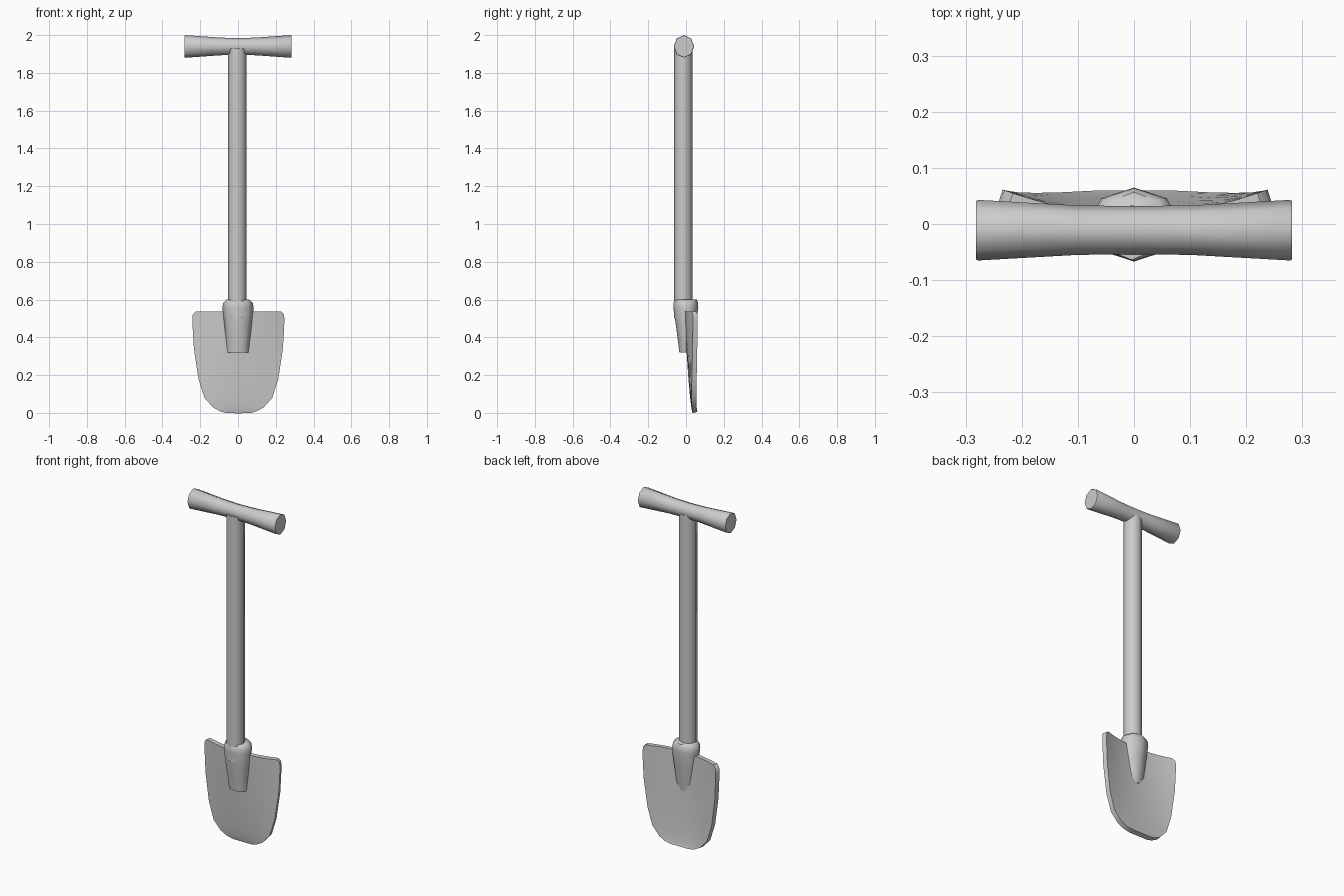
import bpy, bmesh
from math import sin, cos, tau, radians
from mathutils import Vector

if "Cube" in bpy.data.objects:
    bpy.data.objects.remove(bpy.data.objects["Cube"])


def make_object(name, bm, angle):
    bmesh.ops.recalc_face_normals(bm, faces=bm.faces[:])
    mesh = bpy.data.meshes.new(name)
    bm.to_mesh(mesh)
    bm.free()
    obj = bpy.data.objects.new(name, mesh)
    bpy.context.collection.objects.link(obj)
    bpy.ops.object.select_all(action='DESELECT')
    obj.select_set(True)
    bpy.context.view_layer.objects.active = obj
    if name == "blade":
        mod = obj.modifiers.new("thickness", 'SOLIDIFY')
        mod.thickness, mod.offset = 0.026, 0
        bpy.ops.object.modifier_apply(modifier=mod.name)
    bpy.ops.object.shade_smooth_by_angle(angle=radians(angle))
    return obj


def tube(name, rings, axis='Z', sides=8):
    """Capped tube; each ring is (centre, radius_a, radius_b)."""
    bm = bmesh.new()
    loops = []
    for centre, ra, rb in rings:
        loop = []
        for i in range(sides):
            a, b = ra * cos(tau * i / sides), rb * sin(tau * i / sides)
            off = Vector((a, b, 0)) if axis == 'Z' else Vector((0, a, b))
            loop.append(bm.verts.new(Vector(centre) + off))
        loops.append(loop)
    for l0, l1 in zip(loops, loops[1:]):
        for i in range(sides):
            j = (i + 1) % sides
            bm.faces.new((l0[i], l0[j], l1[j], l1[i]))
    bm.faces.new(loops[0])
    bm.faces.new(loops[-1])
    return make_object(name, bm, 60)


# Waisted cross grip
grip = [(-0.282, 0.052, 0.058), (-0.278, 0.054, 0.06), (-0.1, 0.044, 0.047), (0, 0.043, 0.044)]
grip += [(-x, a, b) for x, a, b in reversed(grip[:-1])]
tube("grip", [((x, -0.011, 1.94), a, b) for x, a, b in grip], axis='X')

# Straight shaft
tube("shaft", [((-0.004, -0.015, 0.5), 0.049, 0.049), ((-0.004, -0.015, 1.93), 0.049, 0.049)])

# Tapered socket joining the shaft and blade
socket = [(0.32, 0.055, 0.034), (0.46, 0.072, 0.052), (0.555, 0.083, 0.066),
          (0.582, 0.078, 0.065), (0.6, 0.06, 0.058)]
tube("socket", [((0, -0.001, z), a, b) for z, a, b in socket])

# Blade: rows of (height, half width), bowed forward in the middle near the top
rows = [(0.002, 0.06), (0.01, 0.095), (0.03, 0.133), (0.08, 0.178), (0.178, 0.209),
        (0.336, 0.232), (0.42, 0.237), (0.495, 0.24), (0.522, 0.237), (0.537, 0.222)]
COLS = 12
bm = bmesh.new()
grid = []
for z, w in rows:
    row = []
    for i in range(COLS + 1):
        x = w * (2 * i / COLS - 1)
        bow = 0.045 * (z / 0.54) ** 0.6 * (1 - (x / 0.24) ** 2)
        row.append(bm.verts.new((x + 0.002, 0.049 - bow, z)))
    grid.append(row)
for r0, r1 in zip(grid, grid[1:]):
    for i in range(COLS):
        bm.faces.new((r0[i], r0[i + 1], r1[i + 1], r1[i]))
make_object("blade", bm, 40)
